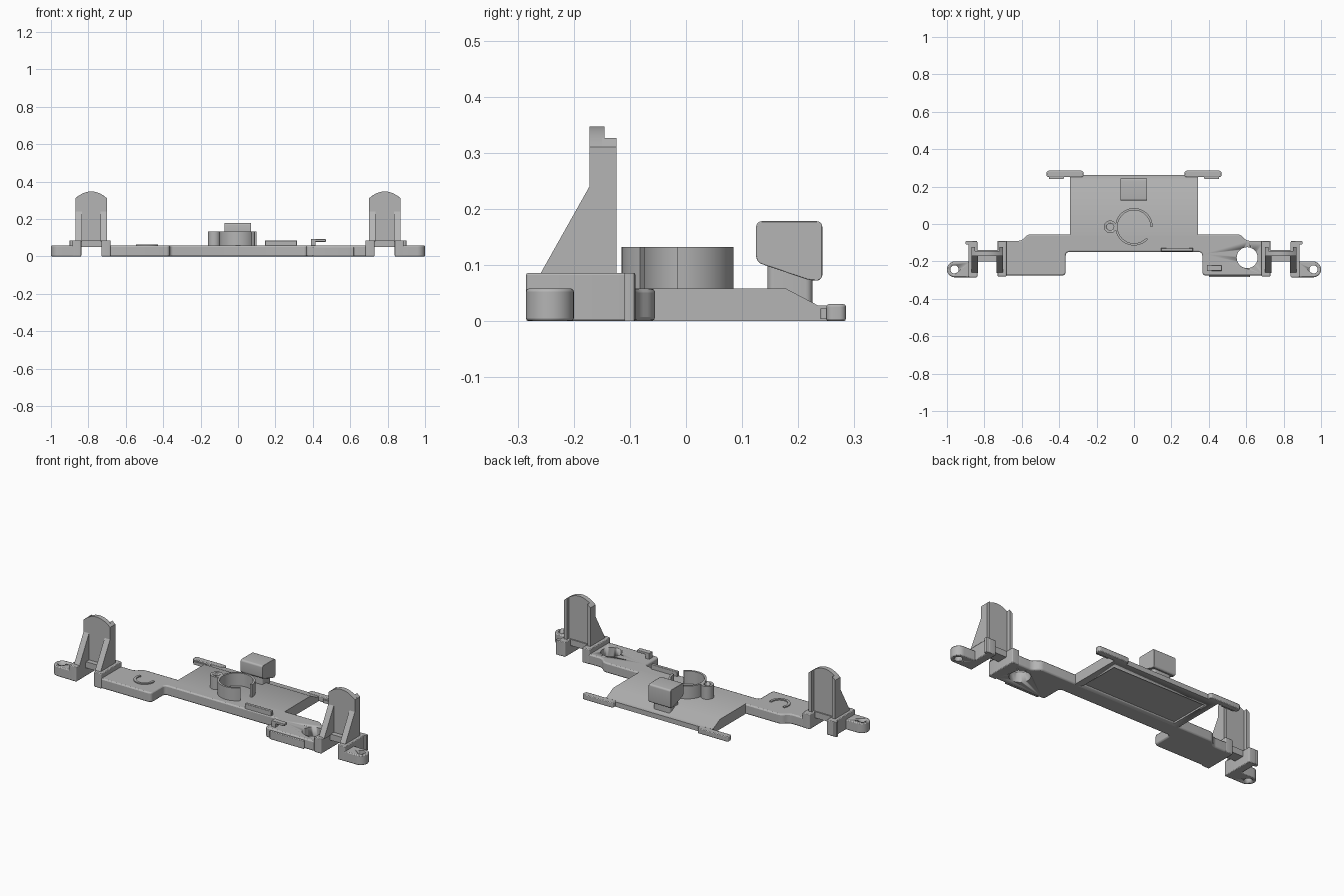
import bpy, bmesh, math
from mathutils import Vector

cube = bpy.data.objects.get("Cube")
if cube:
    bpy.data.objects.remove(cube)

grey = bpy.data.materials.new("plain grey")
grey.use_nodes = True
grey.diffuse_color = (0.46, 0.46, 0.46, 1)
grey.node_tree.nodes["Principled BSDF"].inputs["Base Color"].default_value = grey.diffuse_color

PLACE = {"x": lambda a, b, c: (c, a, b),
         "y": lambda a, b, c: (a, c, b),
         "z": lambda a, b, c: (a, b, c)}


def prism(name, pts, axis, lo, hi, corner=0, edge=0, mirror=False):
    """Extrude an outline along an axis, rounding its corners and rims."""
    put = PLACE[axis]
    bm = bmesh.new()
    base = bm.faces.new([bm.verts.new(put(a, b, lo)) for a, b in pts])
    moved = bmesh.ops.extrude_face_region(bm, geom=[base], use_keep_orig=True)["geom"]
    shift = Vector(put(0, 0, hi - lo))
    bmesh.ops.translate(bm, vec=shift, verts=[g for g in moved if isinstance(g, bmesh.types.BMVert)])
    bmesh.ops.recalc_face_normals(bm, faces=bm.faces)
    if corner:
        rails = [e for e in bm.edges
                 if (e.verts[0].co - e.verts[1].co).normalized().cross(shift).length < 1e-5]
        bmesh.ops.bevel(bm, geom=rails, offset=corner, segments=5, profile=0.5,
                        affect="EDGES", clamp_overlap=True)
    mesh = bpy.data.meshes.new(name)
    bm.to_mesh(mesh)
    bm.free()
    mesh.materials.append(grey)
    obj = bpy.data.objects.new(name, mesh)
    bpy.context.collection.objects.link(obj)
    if edge:
        bev = obj.modifiers.new("rim", "BEVEL")
        bev.width, bev.segments, bev.angle_limit = edge, 2, math.radians(50)
    if mirror:
        obj.modifiers.new("other side", "MIRROR")
    bpy.ops.object.select_all(action="DESELECT")
    obj.select_set(True)
    bpy.context.view_layer.objects.active = obj
    bpy.ops.object.shade_smooth_by_angle()
    return obj


def rect(a0, a1, b0, b1):
    return [(a0, b0), (a1, b0), (a1, b1), (a0, b1)]


def arc(a, b, r, start=0, end=360, n=40):
    full = abs(end - start) >= 360
    angles = [math.radians(start + (end - start) * i / (n if full else n - 1)) for i in range(n)]
    return [(a + r * math.cos(t), b + r * math.sin(t)) for t in angles]


def band(a, b, outer, inner, start, end):
    return arc(a, b, outer, start, end) + arc(a, b, inner, end, start)


def cut(obj, cutter):
    cutter.hide_render = True
    mod = obj.modifiers.new("cut", "BOOLEAN")
    mod.operation, mod.object, mod.solver = "DIFFERENCE", cutter, "EXACT"
    bpy.context.view_layer.objects.active = obj
    for name in [m.name for m in obj.modifiers]:
        bpy.ops.object.modifier_apply(modifier=name)
    bpy.data.objects.remove(cutter)


TOP = 0.058

# Long front body with a pad at each end
half = [(0.365, -0.15), (0.365, -0.275), (0.7, -0.275), (0.7, -0.09), (0.6, -0.09), (0.57, -0.055)]
body = prism("front_body", half + [(-x, y) for x, y in reversed(half)], "z", 0, TOP, 0.018, 0.007)
cut(body, prism("hole_cutter", arc(0.605, -0.18, 0.056), "z", -0.1, 0.2))

# Rear plate with sloping back edge and shallow underside recess
slope = [(-0.1, 0), (-0.1, TOP), (0.178, TOP), (0.235, 0.028), (0.262, 0.028), (0.262, 0)]
plate = prism("rear_plate", slope, "x", -0.342, 0.342)
cut(plate, prism("recess_cutter", rect(-0.3, 0.3, -0.04, 0.2), "z", -0.1, 0.01))

# Rear clip arms
prism("rear_arm", rect(0.27, 0.468, 0.25, 0.285), "z", 0, 0.03, 0.012, 0.004, True)
prism("rear_arm_prong", rect(0.375, 0.455, 0.24, 0.265), "z", 0.004, 0.022, 0.004, 0, True)

# Open ring, small tube and locating ribs
prism("open_ring", band(0, -0.015, 0.1, 0.088, 0, 318), "z", TOP - 0.01, 0.132)
tube = prism("small_tube", arc(-0.127, -0.015, 0.034, n=28), "z", TOP - 0.01, 0.132)
cut(tube, prism("tube_cutter", arc(-0.127, -0.015, 0.019, n=28), "z", TOP, 0.2))
prism("front_rib", rect(0.145, 0.315, -0.146, -0.128), "z", TOP - 0.01, 0.085, 0, 0.003)
prism("curved_rib", band(-0.487, -0.16, 0.058, 0.044, 150, 370), "z", TOP - 0.01, TOP + 0.006)

# Cable hook on the pad
prism("hook_stem", rect(0.39, 0.415, -0.25, -0.22), "z", TOP - 0.01, 0.092)
prism("hook_tip", rect(0.39, 0.47, -0.25, -0.22), "z", 0.078, 0.092, 0, 0.003)
prism("pad_strip", rect(0.4, 0.62, -0.284, -0.27), "z", 0, 0.048, 0.005, 0.003)

# Rear button on its post
prism("button_post", rect(-0.055, 0.055, 0.145, 0.225), "z", 0.02, 0.11, 0.012)
prism("button", [(0.125, 0.105), (0.125, 0.178), (0.243, 0.178), (0.243, 0.072), (0.222, 0.072)],
      "x", -0.072, 0.07, 0.014, 0.012)

# End supports: side blocks, bridge and hooks
prism("inner_block", rect(0.682, 0.73, -0.28, -0.09), "z", 0, 0.086, 0.006, 0.004, True)
prism("outer_block", rect(0.838, 0.886, -0.285, -0.09), "z", 0, 0.086, 0.006, 0.004, True)
prism("bridge", rect(0.725, 0.845, -0.2, -0.138), "z", 0.05, 0.086, 0, 0, True)
prism("block_hook", rect(0.86, 0.9, -0.11, -0.092), "z", 0, 0.086, 0.004, 0, True)

# Upright back walls with arched tops, edge flanges and braces
MID = 0.785
arch = [(MID + 0.085 * t / 8, 0.347 - 0.037 * (t / 8) ** 2) for t in range(8, -9, -1)]
prism("upright_wall", [(MID - 0.085, 0.05), (MID + 0.085, 0.05)] + arch, "y", -0.172, -0.145, 0, 0, True)
for label, side in (("inner", -1), ("outer", 1)):
    rim, lip = MID + side * 0.085, MID + side * 0.066
    prism(label + "_flange", [(rim, 0.05), (rim, 0.31), (lip, 0.326), (lip, 0.05)],
          "y", -0.15, -0.124, 0, 0, True)
    lo, hi = sorted((rim, MID + side * 0.05))
    prism(label + "_brace", [(-0.262, 0.08), (-0.172, 0.24), (-0.15, 0.24), (-0.15, 0.08)],
          "x", lo, hi, 0, 0, True)

# Mounting ears with screw holes
ear = prism("mounting_ear", [(0.87, -0.285)] + arc(0.9575, -0.2425, 0.0425, -90, 90, 20) + [(0.87, -0.2)],
            "z", 0, TOP, 0, 0.005, True)
holes = prism("ear_hole_cutter", arc(0.96, -0.2425, 0.022, n=28), "z", -0.1, 0.2, 0, 0, True)
cut(ear, holes)
